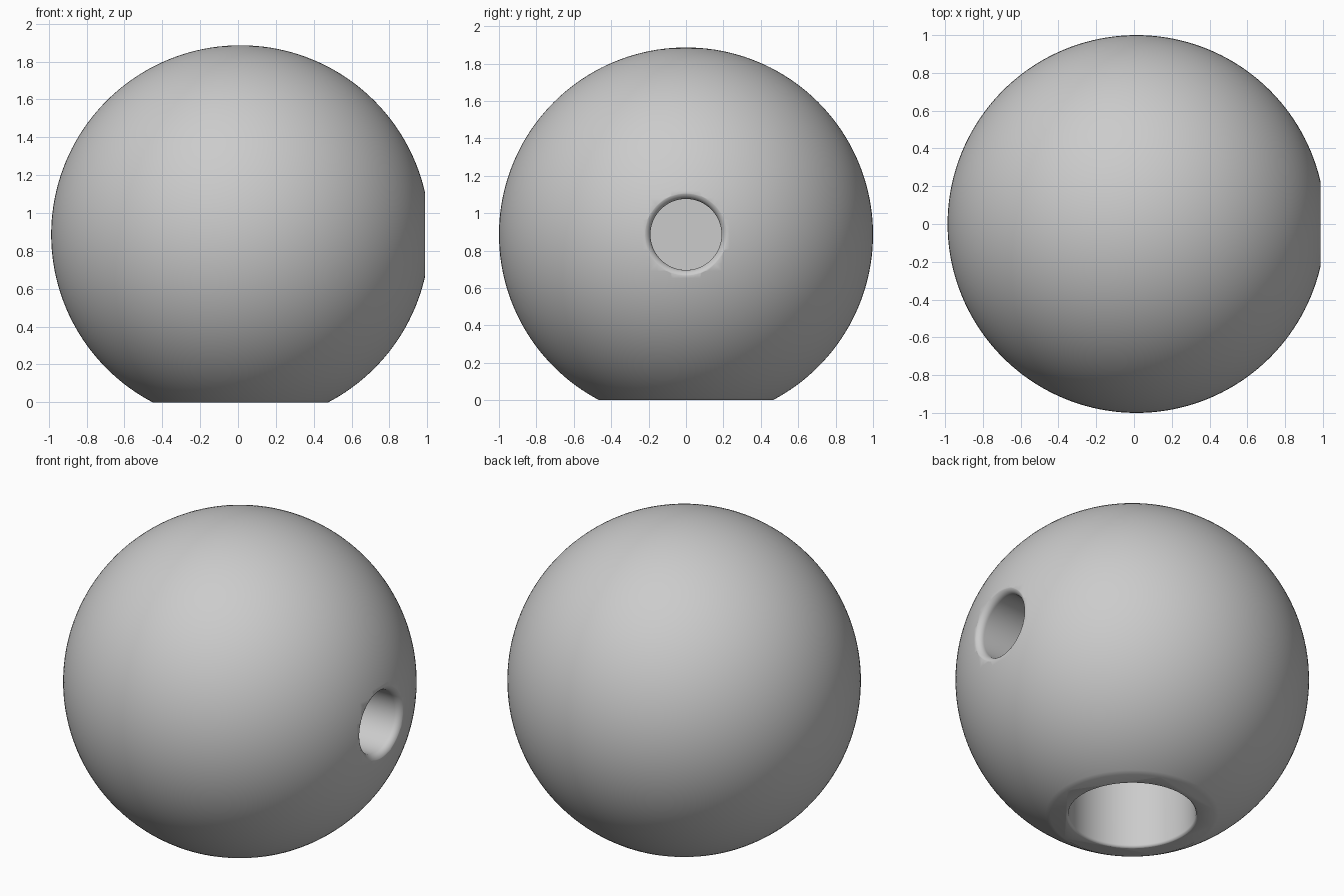
import bpy, bmesh
from math import sin, cos, pi, radians
from mathutils import Matrix, Vector

cube = bpy.data.objects.get("Cube")
if cube:
    bpy.data.objects.remove(cube, do_unlink=True)

CENTRE = Vector((0.013, 0, 0.886))

# Single plain grey
grey = bpy.data.materials.new("plain_grey")
grey.use_nodes = True
colour = (0.6, 0.6, 0.6, 1)
grey.diffuse_color = colour
grey.node_tree.nodes["Principled BSDF"].inputs["Base Color"].default_value = colour


def make_object(name, bm):
    mesh = bpy.data.meshes.new(name)
    bm.to_mesh(mesh)
    bm.free()
    mesh.materials.append(grey)
    obj = bpy.data.objects.new(name, mesh)
    obj.location = CENTRE
    bpy.context.collection.objects.link(obj)
    return obj


def bore_cutter(name, radius, floor, lip, fillet, rotation):
    """Turned plug: flat end at floor, straight wall, rounded flare at lip."""
    profile = [(0, floor), (radius, floor)]
    for i in range(9):
        t = radians(78) * i / 8
        profile.append((radius + fillet * (1 - cos(t)), lip - fillet + fillet * sin(t)))
    profile += [(profile[-1][0], 1.2), (0, 1.2)]
    bm = bmesh.new()
    verts = [bm.verts.new((r, 0, d)) for r, d in profile]
    edges = [bm.edges.new(pair) for pair in zip(verts, verts[1:])]
    bmesh.ops.spin(bm, geom=verts + edges, cent=(0, 0, 0), axis=(0, 0, 1),
                   angle=2 * pi, steps=96)
    bmesh.ops.remove_doubles(bm, verts=bm.verts[:], dist=1e-5)
    bmesh.ops.recalc_face_normals(bm, faces=bm.faces[:])
    bmesh.ops.transform(bm, matrix=rotation, verts=bm.verts[:])
    cutter = make_object(name, bm)
    cutter.hide_render = True
    return cutter


# Ball with a flat base
bm = bmesh.new()
bmesh.ops.create_uvsphere(bm, u_segments=160, v_segments=80, radius=1)
cut = bmesh.ops.bisect_plane(bm, geom=bm.verts[:] + bm.edges[:] + bm.faces[:],
                             plane_co=(0, 0, -CENTRE.z), plane_no=(0, 0, -1),
                             clear_outer=True)
rim = [e for e in cut["geom_cut"] if isinstance(e, bmesh.types.BMEdge)]
bmesh.ops.contextual_create(bm, geom=rim)
bmesh.ops.recalc_face_normals(bm, faces=bm.faces[:])
ball = make_object("ball", bm)

# Side bore with a rounded lip, and the wider bore in the base
cutters = [
    bore_cutter("side_bore", 0.19, 0.5, 0.977, 0.042, Matrix.Rotation(pi / 2, 4, 'Y')),
    bore_cutter("base_bore", 0.36, 0.33, 0.887, 0.018, Matrix.Rotation(pi, 4, 'X')),
]
bpy.ops.object.select_all(action='DESELECT')
ball.select_set(True)
bpy.context.view_layer.objects.active = ball
for cutter in cutters:
    mod = ball.modifiers.new(cutter.name, 'BOOLEAN')
    mod.operation = 'DIFFERENCE'
    mod.solver = 'EXACT'
    mod.object = cutter
    bpy.ops.object.modifier_apply(modifier=mod.name)
    bpy.data.objects.remove(cutter, do_unlink=True)

bpy.ops.object.shade_smooth_by_angle(angle=radians(30))
